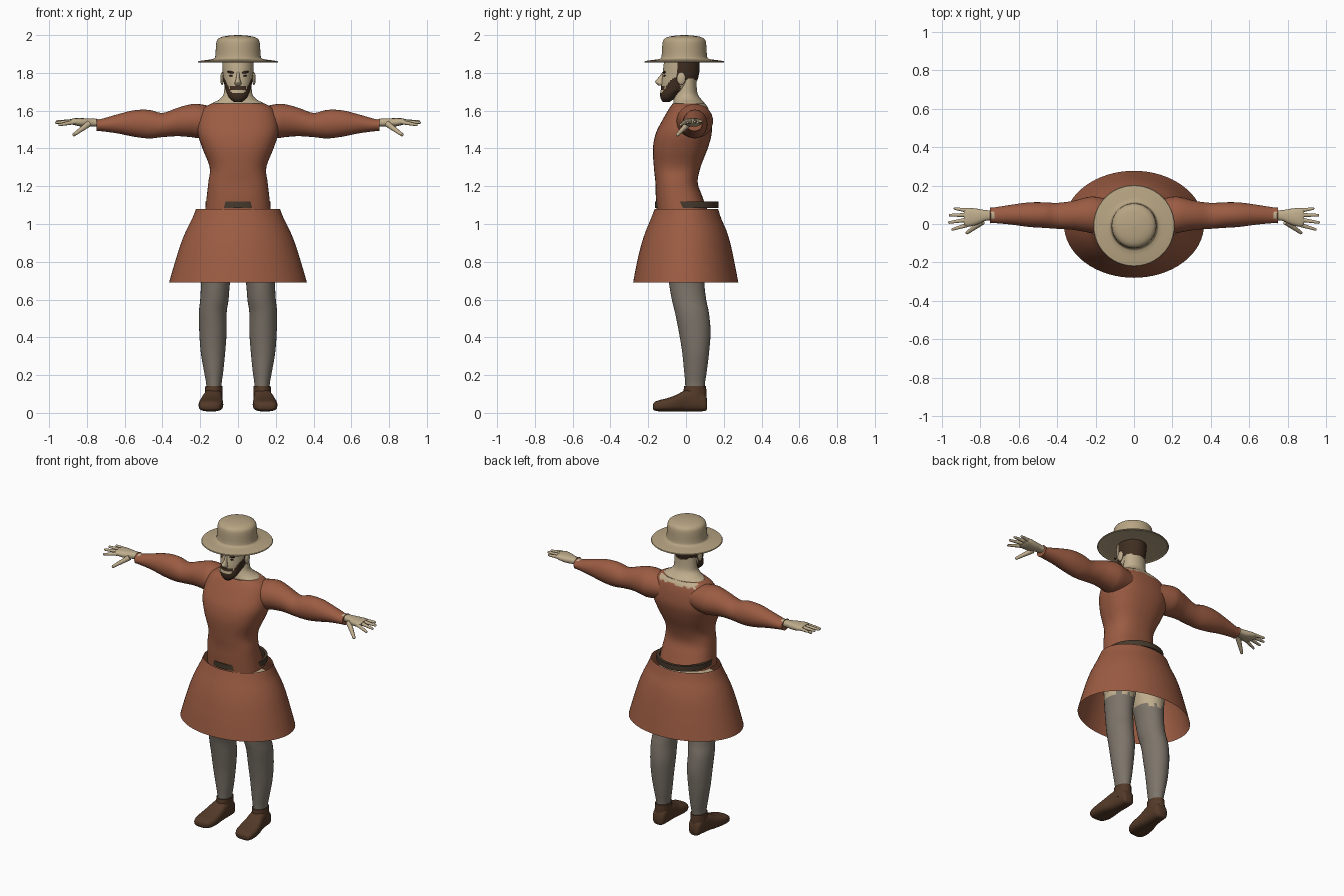
import bpy, bmesh, math
from mathutils import Vector, Matrix

cube = bpy.data.objects.get("Cube")
if cube:
    bpy.data.objects.remove(cube, do_unlink=True)


def material(name, *rgb):
    color = [(c / 255) ** 2.2 for c in rgb] + [1]
    m = bpy.data.materials.new(name)
    m.use_nodes = True
    m.diffuse_color = color
    m.node_tree.nodes["Principled BSDF"].inputs["Base Color"].default_value = color
    return m


skin = material("skin", 190, 172, 140)
straw = material("straw", 182, 163, 130)
rust = material("rust cloth", 154, 92, 68)
wool = material("grey wool", 124, 116, 106)
shoe_leather = material("shoe leather", 84, 60, 44)
belt_leather = material("belt leather", 72, 60, 48)
hair = material("dark hair", 66, 50, 38)


def finish(name, bm, mats, rule=None, side=1):
    """Mirror if needed, paint by rule, shade smooth and link."""
    if side < 0:
        bmesh.ops.scale(bm, vec=(-1, 1, 1), verts=bm.verts)
    bmesh.ops.recalc_face_normals(bm, faces=bm.faces)
    for f in bm.faces:
        f.smooth = True
        if rule:
            f.material_index = rule(f.calc_center_median())
    me = bpy.data.meshes.new(name)
    bm.to_mesh(me)
    bm.free()
    me.set_sharp_from_angle(angle=math.radians(45))
    for m in mats:
        me.materials.append(m)
    ob = bpy.data.objects.new(name, me)
    bpy.context.collection.objects.link(ob)
    return ob


def smooth_rings(rings, steps):
    """Catmull-Rom interpolation between the given rings."""
    out = []
    for i in range(len(rings) - 1):
        quad = [rings[max(i - 1, 0)], rings[i], rings[i + 1], rings[min(i + 2, len(rings) - 1)]]
        for k in range(steps):
            t = k / steps
            out.append([b + (c - a) * t / 2 + (a - 2.5 * b + 2 * c - d / 2) * t * t
                        + (1.5 * (b - c) + (d - a) / 2) * t ** 3 for a, b, c, d in zip(*quad)])
    return out + [rings[-1]]


def loft(name, rings, mats, axis="z", steps=4, sides=32, power=2, caps=True, rule=None, side=1):
    """Skin rounded sections (position, u min, u max, v min, v max) along an axis."""
    bm = bmesh.new()
    loops = []
    for t, u0, u1, v0, v1 in smooth_rings(rings, steps):
        loop = []
        for i in range(sides):
            a = math.tau * i / sides
            c, s = (math.copysign(abs(w) ** (2 / power), w) for w in (math.cos(a), math.sin(a)))
            u, v = (u0 + u1 + (u1 - u0) * c) / 2, (v0 + v1 + (v1 - v0) * s) / 2
            loop.append(bm.verts.new({"z": (u, v, t), "x": (t, u, v), "y": (u, t, v)}[axis]))
        loops.append(loop)
    for p, q in zip(loops, loops[1:]):
        for i in range(sides):
            j = (i + 1) % sides
            bm.faces.new((p[i], p[j], q[j], q[i]))
    if caps:
        bm.faces.new(loops[0])
        bm.faces.new(loops[-1])
    return finish(name, bm, mats, rule, side)


def sym(rows):
    """Rows of (z, half width, front y, back y) as centred rings."""
    return [(z, -h, h, f, b) for z, h, f, b in rows]


def finger(name, a, b, r1, r2, side):
    a, b = Vector(a), Vector(b)
    turn = (b - a).to_track_quat("Z", "Y").to_matrix().to_4x4()
    bm = bmesh.new()
    bmesh.ops.create_cone(bm, cap_ends=True, segments=10, radius1=r1, radius2=r2,
                          depth=(b - a).length, matrix=Matrix.Translation((a + b) / 2) @ turn)
    bmesh.ops.create_uvsphere(bm, u_segments=10, v_segments=6, radius=r2, matrix=Matrix.Translation(b))
    finish(name, bm, [skin], side=side)


def blob(name, place, size, mat, side, tilt=0):
    bm = bmesh.new()
    bmesh.ops.create_uvsphere(bm, u_segments=16, v_segments=10, radius=1,
                              matrix=Matrix.Translation(place) @ Matrix.Rotation(tilt, 4, "Y")
                              @ Matrix.Diagonal((*size, 1)))
    finish(name, bm, [mat], side=side)


# Hat: flat brim and rounded crown
brim_and_crown = [(.08, 1.864), (.19, 1.858), (.208, 1.854), (.209, 1.862), (.17, 1.868), (.13, 1.874),
                  (.121, 1.885), (.118, 1.92), (.115, 1.96), (.106, 1.98), (.08, 1.992), (.04, 1.998), (.004, 2)]
loft("hat", [(z, -r, r, -.009 - r, -.009 + r) for r, z in brim_and_crown], [straw], steps=2, sides=48)


# Head, with hair and beard painted by region
def head_paint(p):
    x = abs(p.x)
    if p.y > -.045 and p.z > 1.765:
        return 1
    if p.y < -.03 and p.z < 1.697 + 2 * max(0, x - .035):
        return 1
    return int(p.y < -.1 and x < .042 and 1.712 < p.z < 1.728)


loft("head", sym([(1.645, .02, -.122, -.088), (1.665, .045, -.134, -.06), (1.69, .058, -.137, -.03),
                  (1.72, .068, -.132, .03), (1.75, .075, -.13, .055), (1.79, .08, -.124, .068),
                  (1.83, .083, -.12, .072), (1.87, .083, -.115, .07)]),
     [skin, hair], steps=6, sides=56, rule=head_paint)
loft("nose", sym([(1.732, .012, -.145, -.11), (1.745, .018, -.158, -.11), (1.757, .014, -.162, -.11),
                  (1.78, .009, -.142, -.1), (1.805, .008, -.125, -.1)]), [skin], sides=16)
for s in (1, -1):
    tag = "left" if s > 0 else "right"
    blob(tag + "_ear", (.084, -.025, 1.77), (.01, .023, .034), skin, s)
    blob(tag + "_eye", (.034, -.113, 1.785), (.013, .006, .005), hair, s)
    blob(tag + "_eyebrow", (.036, -.114, 1.803), (.022, .007, .006), hair, s, -.15)

# Neck widening into the shoulders
loft("neck", sym([(1.58, .15, -.06, .1), (1.635, .138, -.066, .1), (1.655, .105, -.066, .085),
                  (1.68, .08, -.06, .066), (1.71, .073, -.05, .058), (1.77, .07, -.04, .055)]), [skin])


# Tunic body, with a ragged low neckline at the back
def neckline(p):
    ragged = 1.615 + .008 * math.sin(p.x * 150)
    return int(p.y > .03 and abs(p.x) < .13 and p.z > ragged)


loft("tunic_body", sym([(1.07, .174, -.155, .115), (1.15, .165, -.16, .085), (1.22, .157, -.162, .062),
                        (1.3, .15, -.17, .077), (1.4, .188, -.175, .115), (1.48, .213, -.16, .136),
                        (1.55, .21, -.125, .132), (1.61, .185, -.09, .118), (1.638, .14, -.07, .1)]),
     [rust, skin], steps=5, sides=48, power=2.4, rule=neckline)

# Flared skirt, open at both ends
loft("skirt", sym([(1.08, .222, -.166, .17), (1.03, .242, -.185, .186), (.97, .272, -.21, .212),
                   (.9, .301, -.234, .234), (.8, .333, -.259, .256), (.69, .365, -.28, .277)]),
     [rust], sides=64, caps=False)

# Belt band
loft("belt", sym([(1.084, .155, -.145, .155), (1.084, .173, -.165, .173), (1.118, .173, -.165, .173),
                  (1.118, .155, -.145, .155), (1.084, .155, -.145, .155)]),
     [belt_leather], steps=1, sides=48, caps=False)

for s in (1, -1):
    tag = "left_" if s > 0 else "right_"

    # Sleeve
    loft(tag + "sleeve", [(.1, -.04, .12, 1.47, 1.615), (.2, -.05, .142, 1.455, 1.634),
                          (.25, -.042, .138, 1.46, 1.634), (.32, -.03, .12, 1.465, 1.615),
                          (.4, -.025, .11, 1.46, 1.588), (.47, -.02, .113, 1.453, 1.604),
                          (.55, -.015, .112, 1.462, 1.602), (.64, -.003, .1, 1.48, 1.58),
                          (.73, .005, .086, 1.492, 1.555), (.75, .003, .086, 1.492, 1.562)],
         [rust], axis="x", side=s)

    # Hand with spread fingers
    loft(tag + "palm", [(.71, .02, .07, 1.515, 1.555), (.77, .017, .072, 1.517, 1.558),
                        (.82, -.004, .08, 1.515, 1.56), (.865, -.014, .084, 1.523, 1.56),
                        (.885, -.005, .076, 1.531, 1.555)], [skin], axis="x", sides=20, power=2.5, side=s)
    for part, base, tip in [("index", (.865, -.004, 1.54), (.945, -.028, 1.525)),
                            ("middle", (.87, .022, 1.543), (.962, .008, 1.537)),
                            ("ring", (.87, .047, 1.544), (.958, .046, 1.542)),
                            ("little", (.865, .07, 1.543), (.932, .08, 1.543))]:
        finger(tag + part + "_finger", base, tip, .012, .007, s)
    finger(tag + "thumb", (.79, .012, 1.53), (.868, -.045, 1.473), .017, .009, s)

    # Leg in stocking, bare above the thigh
    loft(tag + "leg", [(.08, .088, .168, -.005, .1), (.15, .087, .168, -.004, .1), (.22, .078, .18, -.01, .11),
                       (.32, .068, .197, -.02, .122), (.43, .06, .205, -.038, .13),
                       (.53, .06, .207, -.058, .121), (.6, .05, .2, -.075, .107),
                       (.69, .042, .196, -.09, .097), (.8, .02, .2, -.1, .1),
                       (.9, .003, .2, -.11, .11), (1, 0, .185, -.12, .12)],
         [wool, skin], steps=5, rule=lambda p: int(p.z > .765 + .015 * math.sin(p.x * 120)), side=s)

    # Shoe with ankle collar
    loft(tag + "shoe", [(-.175, .125, .185, .02, .045), (-.165, .1, .2, .012, .058), (-.14, .085, .207, .008, .068),
                        (-.1, .078, .208, .008, .078), (-.05, .08, .2, .008, .096), (0, .082, .185, .008, .122),
                        (.06, .083, .175, .008, .13), (.1, .09, .168, .01, .1), (.112, .108, .155, .02, .07)],
         [shoe_leather], axis="y", power=2.8, side=s)
    loft(tag + "shoe_collar", [(.06, .082, .178, -.02, .108), (.11, .083, .175, -.014, .108),
                               (.142, .082, .173, -.01, .106)], [shoe_leather], side=s)
